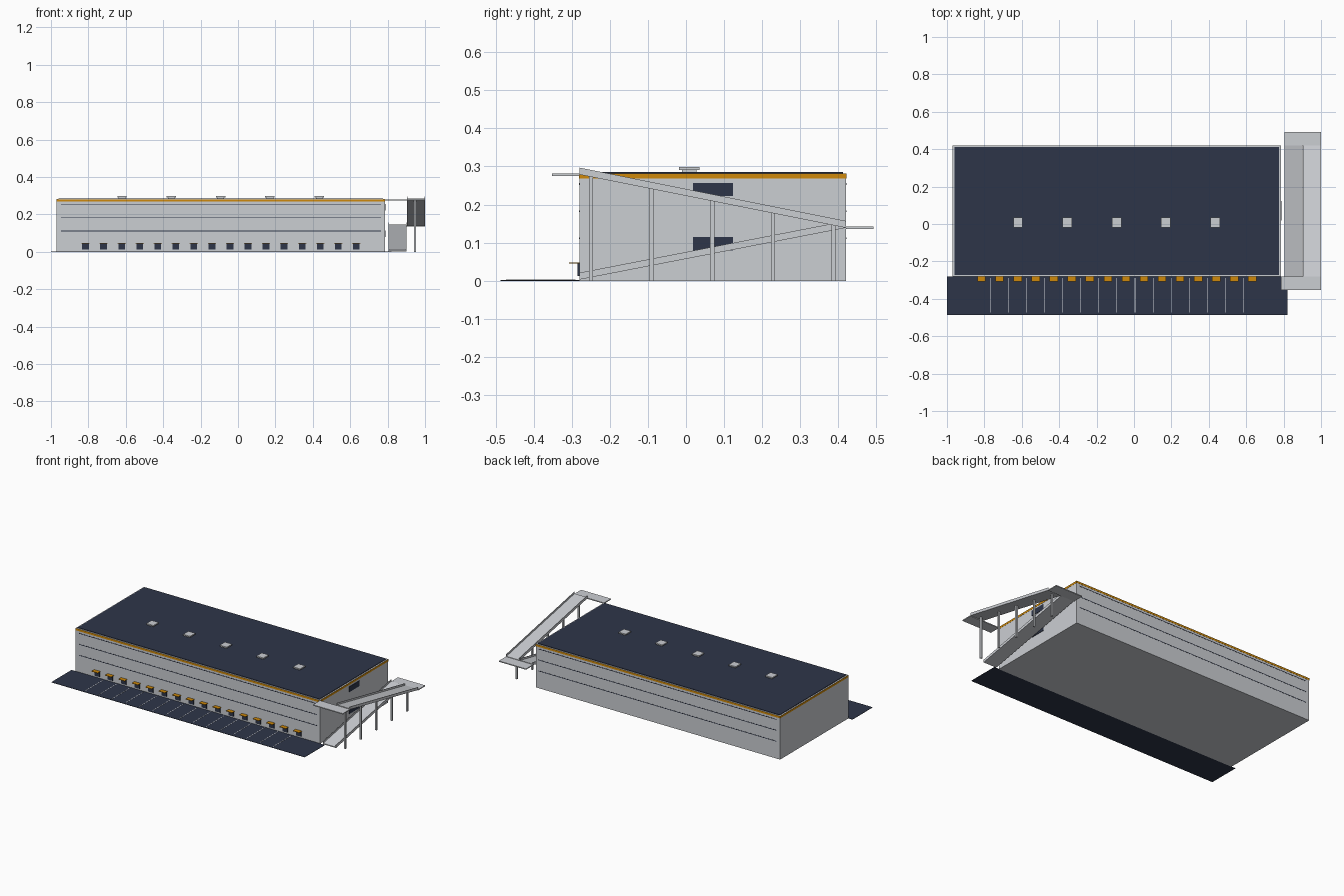
import bpy, bmesh, math
from mathutils import Matrix, Vector

if "Cube" in bpy.data.objects:
    bpy.data.objects.remove(bpy.data.objects["Cube"])


def material(name, rgb):
    m = bpy.data.materials.new(name)
    m.diffuse_color = (*rgb, 1)
    m.use_nodes = True
    m.node_tree.nodes["Principled BSDF"].inputs["Base Color"].default_value = m.diffuse_color
    return m


LIGHT = material("light_grey", (0.60, 0.62, 0.65))
DARK = material("dark_navy", (0.027, 0.036, 0.066))
ORANGE = material("orange", (0.62, 0.25, 0.003))
WHITE = material("white_paint", (0.80, 0.82, 0.85))


def finish(name, bm, mat):
    me = bpy.data.meshes.new(name)
    bmesh.ops.recalc_face_normals(bm, faces=bm.faces[:])
    bm.to_mesh(me)
    bm.free()
    me.materials.append(mat)
    ob = bpy.data.objects.new(name, me)
    bpy.context.collection.objects.link(ob)
    return ob


def box(name, x, y, z, mat):
    """Box given by its (min, max) range on each axis."""
    bm = bmesh.new()
    size = [r[1] - r[0] for r in (x, y, z)]
    mid = [(r[0] + r[1]) / 2 for r in (x, y, z)]
    bmesh.ops.create_cube(bm, size=1, matrix=Matrix.Translation(mid) @ Matrix.Diagonal((*size, 1)))
    return finish(name, bm, mat)


def sloped(name, x, y, z0, z1, thick, mat):
    """Slab running along y, its underside rising from z0 to z1."""
    bm = bmesh.new()
    side = [(y[0], z0), (y[1], z1), (y[1], z1 + thick), (y[0], z0 + thick)]
    face = bm.faces.new([bm.verts.new((x[0], a, b)) for a, b in side])
    ext = bmesh.ops.extrude_face_region(bm, geom=[face])
    verts = [v for v in ext["geom"] if isinstance(v, bmesh.types.BMVert)]
    bmesh.ops.translate(bm, verts=verts, vec=Vector((x[1] - x[0], 0, 0)))
    return finish(name, bm, mat)


# Warehouse hall: walls, coloured fascia, inset roof
X, Y = (-0.97, 0.785), (-0.28, 0.42)
box("walls", X, Y, (0, 0.282), LIGHT)
for i, y in enumerate(Y):
    box(f"fascia_long_{i}", (X[0] - .001, X[1] + .001), (y - .001, y + .001), (0.268, 0.281), ORANGE)
for i, x in enumerate(X):
    box(f"fascia_end_{i}", (x - .001, x + .001), Y, (0.268, 0.281), ORANGE)
box("roof", (X[0] + .009, X[1] - .009), (Y[0] + .008, Y[1] - .008), (0.28, 0.2855), DARK)

# Thin panel joints on the long walls
for y in Y:
    for z in (0.112, 0.183, 0.254):
        box("wall_joint", (-0.945, 0.765), (y - .001, y + .001), (z - .002, z + .002), DARK)

# Roof vents: curb and wider cap
for i in range(5):
    x = -0.62 + i * 0.2635
    box("vent_curb", (x - .018, x + .018), (-.011, .028), (0.284, 0.292), LIGHT)
    box("vent_cap", (x - .025, x + .025), (-.018, .035), (0.291, 0.299), LIGHT)

# Loading apron, dock doors with awnings, bay lines
box("apron", (-1, 0.82), (-0.487, -0.28), (0, 0.002), DARK)
for i in range(16):
    x = -0.815 + i * 0.0965
    box("dock_door", (x - .018, x + .018), (-0.285, -0.279), (0.012, 0.045), DARK)
    box("dock_awning", (x - .022, x + .022), (-0.307, -0.279), (0.045, 0.048), ORANGE)
    if i < 15:
        box("bay_line", (x + .0468, x + .0498), (-0.472, -0.29), (0.001, 0.0028), WHITE)

# End wall doors onto the ramps
for z in (0.08, 0.222):
    box("end_door", (0.784, 0.788), (0.018, 0.123), (z, z + 0.035), DARK)

# Two ramp flights with curbs
for name, x, z0, z1 in (("lower", (0.805, 0.90), 0.003, 0.139),
                        ("upper", (0.904, 0.999), 0.279, 0.139)):
    sloped(name + "_ramp", x, Y, z0, z1, 0.006, LIGHT)
    for cx in (x[0], x[1] - .003):
        sloped(name + "_ramp_curb", (cx, cx + .003), Y, z0, z1, 0.018, LIGHT)

# Landings
box("turn_landing", (0.805, 1.0), (0.42, 0.492), (0.136, 0.142), LIGHT)
box("top_landing", (0.785, 1.0), (-0.352, -0.28), (0.275, 0.281), LIGHT)

# Posts under the upper flight
for i in range(5):
    y = -0.249 + i * 0.159
    top = 0.281 - 0.2 * (y - Y[0])
    box("ramp_post", (0.94, 0.951), (y - .0055, y + .0055), (0, top), LIGHT)
